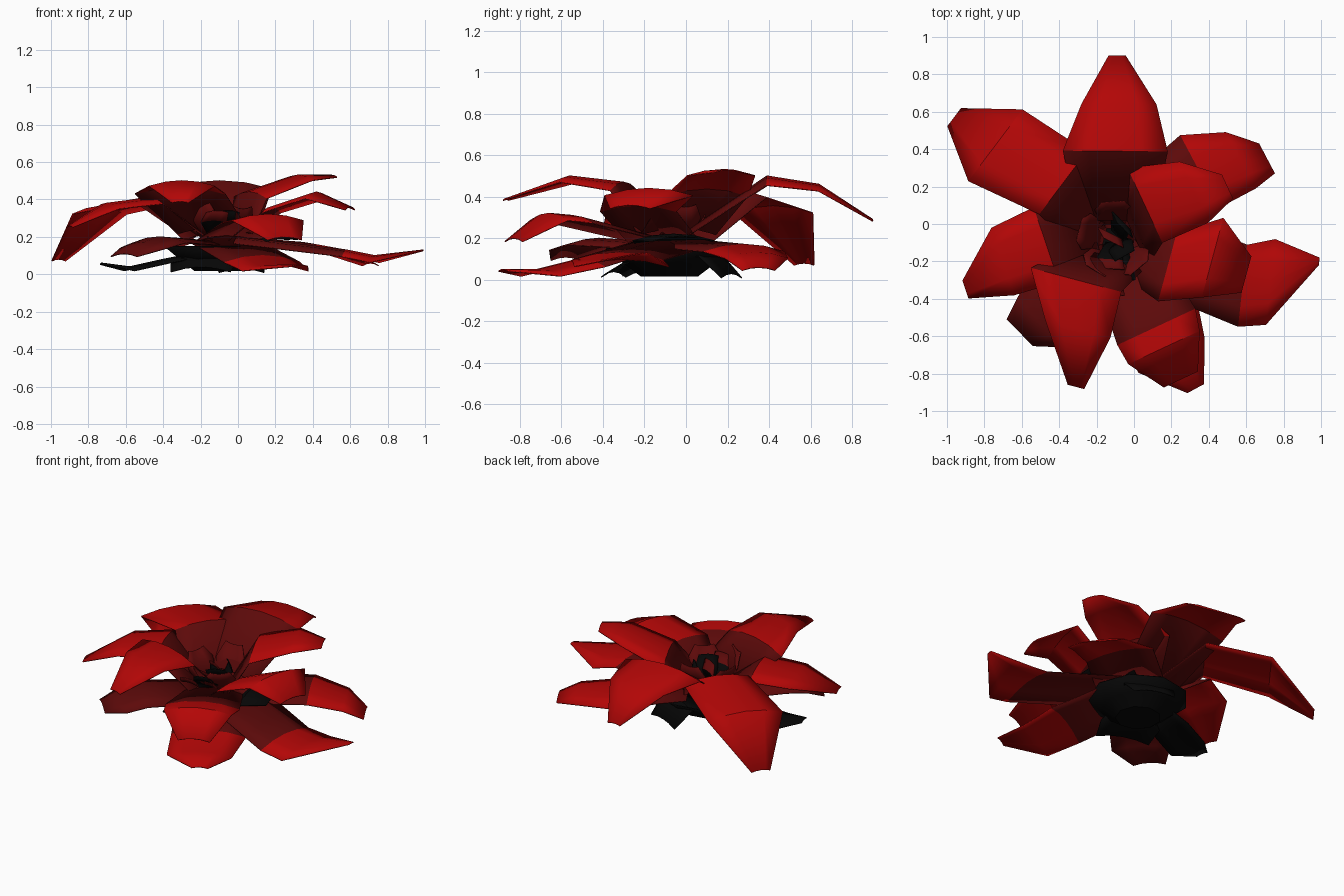
import bpy, bmesh, math
from mathutils import Vector

cube = bpy.data.objects.get("Cube")
if cube:
    bpy.data.objects.remove(cube, do_unlink=True)


def material(name, colour):
    mat = bpy.data.materials.new(name)
    mat.use_nodes = True
    mat.diffuse_color = (*colour, 1)
    mat.roughness = 1
    mat.specular_intensity = 0
    bsdf = mat.node_tree.nodes["Principled BSDF"]
    bsdf.inputs["Base Color"].default_value = (*colour, 1)
    bsdf.inputs["Roughness"].default_value = 1
    bsdf.inputs["Specular IOR Level"].default_value = 0
    return mat


RED = material("petal red", (0.45, 0.002, 0.002))
DARK = material("deep red", (0.11, 0.003, 0.003))
BLACK = material("sepal black", (0.002, 0.002, 0.002))
HEART = Vector((-0.1, -0.08, 0))


def finish(name, bm, materials, thickness=0.006):
    """Turn a bmesh sheet into a thin, softly shaded object."""
    bmesh.ops.recalc_face_normals(bm, faces=bm.faces)
    mesh = bpy.data.meshes.new(name)
    bm.to_mesh(mesh)
    bm.free()
    obj = bpy.data.objects.new(name, mesh)
    bpy.context.collection.objects.link(obj)
    for mat in materials:
        mesh.materials.append(mat)
    sheet = obj.modifiers.new("thickness", "SOLIDIFY")
    sheet.thickness = thickness
    sheet.offset = 0
    bpy.ops.object.select_all(action="DESELECT")
    obj.select_set(True)
    bpy.context.view_layer.objects.active = obj
    bpy.ops.object.shade_smooth_by_angle(angle=math.radians(30))


def petal(name, rows, base_z, inner, outer, base_width=0.1, arch=0.16, reach=0.1):
    """Loft a petal from the flower heart through rows of (x, y, z, half width)."""
    tip = Vector(rows[-1][:3])
    along = (tip - HEART)
    along.z = 0
    along.normalize()
    across = Vector((-along.y, along.x, 0))
    start = HEART + along * reach
    stations = [(start.x, start.y, base_z, base_width)] + list(rows)
    bm = bmesh.new()
    grid = []
    for x, y, z, half in stations:
        row = []
        for t in (-1, -0.5, 0, 0.5, 1):
            point = Vector((x, y, z)) + across * half * t
            point.z = max(0.005, point.z - arch * half * t * t)
            row.append(bm.verts.new(point))
        grid.append(row)
    for i, (near, far) in enumerate(zip(grid, grid[1:])):
        for j in range(len(near) - 1):
            face = bm.faces.new((near[j], near[j + 1], far[j + 1], far[j]))
            face.material_index = 0 if i == 0 else 1
    finish(name, bm, (inner, outer))


# Upper petals
upper = {
    "back_petal": [(-0.1, 0.39, 0.5, 0.28), (-0.08, 0.64, 0.46, 0.2), (-0.09, 0.9, 0.29, 0.045)],
    "front_petal": [(-0.31, -0.3, 0.47, 0.25), (-0.3, -0.56, 0.5, 0.18), (-0.31, -0.87, 0.39, 0.045)],
    "left_petal": [(0.06, 0.1, 0.44, 0.22), (0.32, 0.17, 0.53, 0.18), (0.5, 0.2, 0.53, 0.07)],
}
for name, rows in upper.items():
    petal("upper_" + name, rows, 0.25, DARK, RED, 0.2)

# Middle petals
middle = {
    "left_petal": [(0.18, -0.23, 0.36, 0.19), (0.42, -0.18, 0.44, 0.22), (0.6, -0.27, 0.36, 0.1)],
    "right_petal": [(-0.47, -0.11, 0.41, 0.21), (-0.7, -0.2, 0.38, 0.19), (-0.9, -0.35, 0.26, 0.05)],
    "back_right_petal": [(-0.38, 0.22, 0.43, 0.21), (-0.74, 0.42, 0.36, 0.24), (-0.96, 0.57, 0.08, 0.06)],
    "front_left_petal": [(0.12, -0.55, 0.31, 0.23), (0.16, -0.66, 0.32, 0.21), (0.25, -0.83, 0.2, 0.1)],
}
for name, rows in middle.items():
    petal("middle_" + name, rows, 0.21, DARK, RED, 0.18)

# Lower petals
lower = {
    "left_petal": [(0.58, -0.33, 0.13, 0.22), (0.73, -0.31, 0.1, 0.23), (0.99, -0.2, 0.13, 0.02)],
    "back_left_petal": [(0.35, 0.28, 0.17, 0.22), (0.57, 0.34, 0.13, 0.17), (0.71, 0.35, 0.06, 0.09)],
    "front_left_petal": [(0.13, -0.5, 0.1, 0.23), (0.2, -0.7, 0.05, 0.2), (0.33, -0.88, 0.05, 0.05)],
}
for name, rows in lower.items():
    petal("lower_" + name, rows, 0.2, DARK, RED, 0.22)
petal("lower_front_right_petal",
      [(-0.42, -0.42, 0.2, 0.2), (-0.5, -0.53, 0.17, 0.18), (-0.61, -0.58, 0.11, 0.1)],
      0.18, DARK, DARK, 0.18)

# Black sepals under the flower
sepals = {
    "right_sepal": [(-0.4, -0.12, 0.08, 0.13), (-0.58, -0.18, 0.04, 0.13), (-0.73, -0.22, 0.06, 0.04)],
    "back_sepal": [(-0.02, 0.12, 0.14, 0.16), (0.02, 0.22, 0.03, 0.13)],
    "front_sepal": [(-0.18, -0.25, 0.1, 0.19), (-0.2, -0.35, 0.04, 0.17)],
    "left_sepal": [(0.15, -0.06, 0.22, 0.2), (0.3, -0.02, 0.21, 0.14)],
}
for name, rows in sepals.items():
    petal(name, rows, 0.12, BLACK, BLACK, 0.14)

# Flared black cup that holds the petals
bm = bmesh.new()
rings = []
sides = 9
for radius, z in ((0.14, 0.02), (0.22, 0.08), (0.31, 0.15)):
    rings.append([bm.verts.new(HEART + Vector((radius * math.cos(a), radius * math.sin(a), z)))
                  for a in (math.tau * k / sides for k in range(sides))])
bm.faces.new(rings[0])
for low, high in zip(rings, rings[1:]):
    for k in range(sides):
        n = (k + 1) % sides
        bm.faces.new((low[k], low[n], high[n], high[k]))
finish("flower_cup", bm, (BLACK,))

# Small curled petals around the heart
count = 5
for k in range(count):
    angle = math.tau * (k + 0.3) / count
    out = Vector((math.cos(angle), math.sin(angle), 0))
    rows = []
    for radius, z, half in ((0.16, 0.28, 0.1), (0.2, 0.35 + 0.03 * (k % 2), 0.06)):
        point = HEART + out * radius
        rows.append((point.x, point.y, z, half))
    petal(f"heart_petal_{k + 1}", rows, 0.16, DARK, DARK, 0.06, arch=-0.2, reach=0.06)

# Narrow leaning blades in the middle, alternately black and deep red
for k in range(6):
    y = HEART.y + 0.1 - 0.07 * k
    x = HEART.x + 0.03 * (-1) ** k
    petal(f"heart_blade_{k + 1}", [(x, y, 0.29, 0.07), (x + 0.02, y - 0.05, 0.34, 0.06)],
          0.2, BLACK, (BLACK, DARK)[k % 2], 0.05, reach=0.02)
